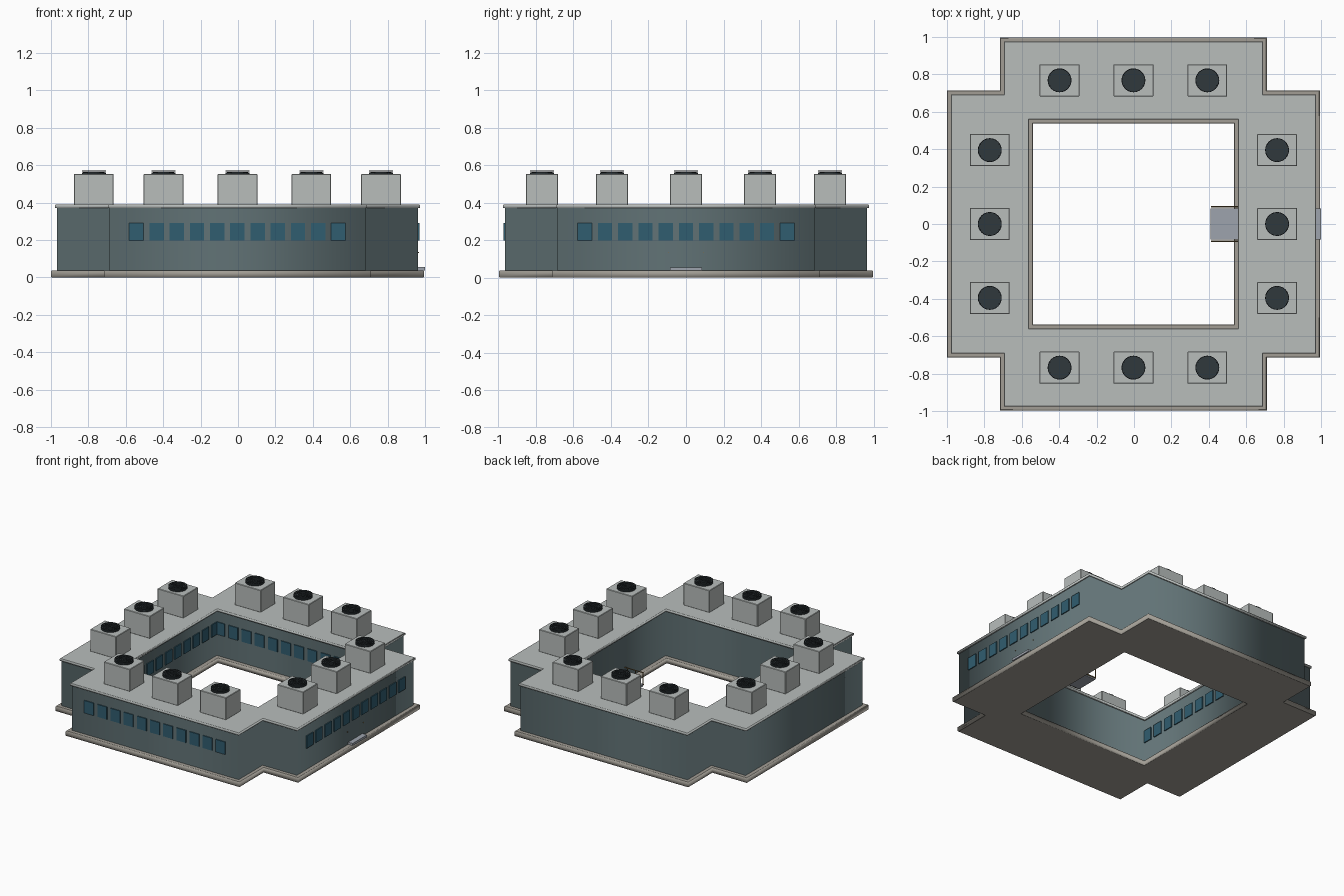
import bpy, bmesh
from math import pi, cos, sin
from mathutils import Matrix, Vector

if "Cube" in bpy.data.objects:
    bpy.data.objects.remove(bpy.data.objects["Cube"])

CX = -0.003  # the building sits slightly left because the ramp sticks out right


def material(name, r, g, b):
    m = bpy.data.materials.new(name)
    m.diffuse_color = (r, g, b, 1)
    m.use_nodes = True
    m.node_tree.nodes["Principled BSDF"].inputs["Base Color"].default_value = m.diffuse_color
    return m


STONE = material("stone", 0.36, 0.34, 0.30)
WALL = material("wall", 0.12, 0.17, 0.18)
ROOF = material("roof", 0.48, 0.51, 0.50)
GLASS = material("glass", 0.03, 0.11, 0.16)
DARK = material("dark_metal", 0.03, 0.04, 0.045)
RAMP = material("ramp", 0.34, 0.37, 0.42)
BROWN = material("rail", 0.22, 0.15, 0.06)


def link(name, mesh, loc=(0, 0, 0)):
    ob = bpy.data.objects.new(name, mesh)
    ob.location = loc
    bpy.context.collection.objects.link(ob)
    return ob


def mesh_from(bm, name, mat):
    me = bpy.data.meshes.new(name)
    bm.to_mesh(me)
    bm.free()
    me.materials.append(mat)
    return me


def add_box(bm, loc, size, rot=0):
    mat = Matrix.Translation(loc) @ Matrix.Rotation(rot, 4, 'Z') @ Matrix.Diagonal((*size, 1))
    bmesh.ops.create_cube(bm, size=1, matrix=mat)


# Plus-shaped ring with a square courtyard
def plus_ring(name, outer, notch, inner, z0, z1, mat, bevel=0.0):
    o, n, i = outer, notch, inner
    cross = [(o, -n), (o, n), (n, n), (n, o), (-n, o), (-n, n),
             (-o, n), (-o, -n), (-n, -n), (-n, -o), (n, -o), (n, -n)]
    court = [(i, -i), (i, i), (-i, i), (-i, -i)]
    cu = bpy.data.curves.new(name, 'CURVE')
    cu.dimensions = '2D'
    cu.fill_mode = 'BOTH'
    for pts in (cross, court):
        sp = cu.splines.new('POLY')
        sp.points.add(len(pts) - 1)
        for p, (x, y) in zip(sp.points, pts):
            p.co = (x, y, 0, 1)
        sp.use_cyclic_u = True
    cu.extrude = (z1 - z0) / 2 - bevel
    cu.bevel_depth = bevel
    cu.bevel_resolution = 0
    cu.offset = -bevel
    cu.materials.append(mat)
    ob = link(name, cu, (CX, 0, (z0 + z1) / 2))
    bpy.ops.object.select_all(action='DESELECT')
    ob.select_set(True)
    bpy.context.view_layer.objects.active = ob
    bpy.ops.object.convert(target='MESH')


plus_ring("base_plinth", 0.997, 0.714, 0.537, 0.0, 0.038, STONE, 0.004)
plus_ring("walls", 0.966, 0.685, 0.57, 0.036, 0.372, WALL)
plus_ring("roof_slab", 0.976, 0.693, 0.559, 0.37, 0.389, ROOF, 0.003)

# Windows: one row on each wall facing front or right, outside and in the courtyard
for name, dist, axis in (("front_windows", -0.966, 'y'), ("court_back_windows", 0.57, 'y'),
                         ("right_windows", 0.966, 'x'), ("court_left_windows", -0.57, 'x')):
    bm = bmesh.new()
    for k in range(-5, 6):
        t = k * 0.108
        if axis == 'y':
            add_box(bm, (t, dist, 0.244), (0.077, 0.014, 0.092))
        else:
            add_box(bm, (dist, t, 0.244), (0.014, 0.077, 0.092))
    link(name, mesh_from(bm, name, GLASS), (CX, 0, 0))

# Rooftop unit housing
bm = bmesh.new()
add_box(bm, (0, 0, 0.470), (0.213, 0.172, 0.165))
bmesh.ops.bevel(bm, geom=bm.edges[:], offset=0.003, segments=1, affect='EDGES')
housing = mesh_from(bm, "unit_housing", ROOF)

# Fan: dark drum with a slightly domed top and radial grille bars
bm = bmesh.new()
for r0, r1, z0, z1 in ((0.064, 0.064, 0.550, 0.560), (0.057, 0.057, 0.559, 0.564)):
    bmesh.ops.create_cone(bm, cap_ends=True, segments=24, radius1=r0, radius2=r1,
                          depth=z1 - z0, matrix=Matrix.Translation((0, 0, (z0 + z1) / 2)))
fan = mesh_from(bm, "fan_drum", DARK)

bm = bmesh.new()
for k in range(3):
    add_box(bm, (0, 0, 0.569), (0.122, 0.0025, 0.003), k * pi / 3 + pi / 6)
N = 24
for r in (0.020, 0.034, 0.048, 0.062):
    w = 0.002
    loops = []
    for dr, z in ((-w, 0.565), (w, 0.565), (w, 0.571), (-w, 0.571)):
        loops.append([bm.verts.new(((r + dr) * cos(2 * pi * a / N),
                                    (r + dr) * sin(2 * pi * a / N), z)) for a in range(N)])
    for j in range(4):
        A, B = loops[j], loops[(j + 1) % 4]
        for a in range(N):
            b = (a + 1) % N
            bm.faces.new((A[a], A[b], B[b], B[a]))
bmesh.ops.recalc_face_normals(bm, faces=bm.faces[:])
grille = mesh_from(bm, "fan_grille", DARK)

# Three units on each of the four wings
for side in (-1, 1):
    for t in (-0.395, 0, 0.395):
        for x, y in ((side * 0.768, t), (t, side * 0.768)):
            for name, me in (("unit_housing", housing), ("fan_drum", fan), ("fan_grille", grille)):
                link(name, me, (x + CX, y, 0))

# Entrance ramp running through the right wing
bm = bmesh.new()
add_box(bm, (0.705, 0, 0.046), (0.59, 0.168, 0.017))
link("entrance_ramp", mesh_from(bm, "entrance_ramp", RAMP))

# Handrails beside the ramp
bm = bmesh.new()
for y in (-0.092, 0.092):
    add_box(bm, (0.69, y, 0.134), (0.555, 0.005, 0.005))
    for x in (0.416, 0.48, 0.545):
        add_box(bm, (x, y, 0.088), (0.005, 0.005, 0.092))
    add_box(bm, (0.485, y, 0.046), (0.145, 0.006, 0.006))
link("handrails", mesh_from(bm, "handrails", BROWN))
